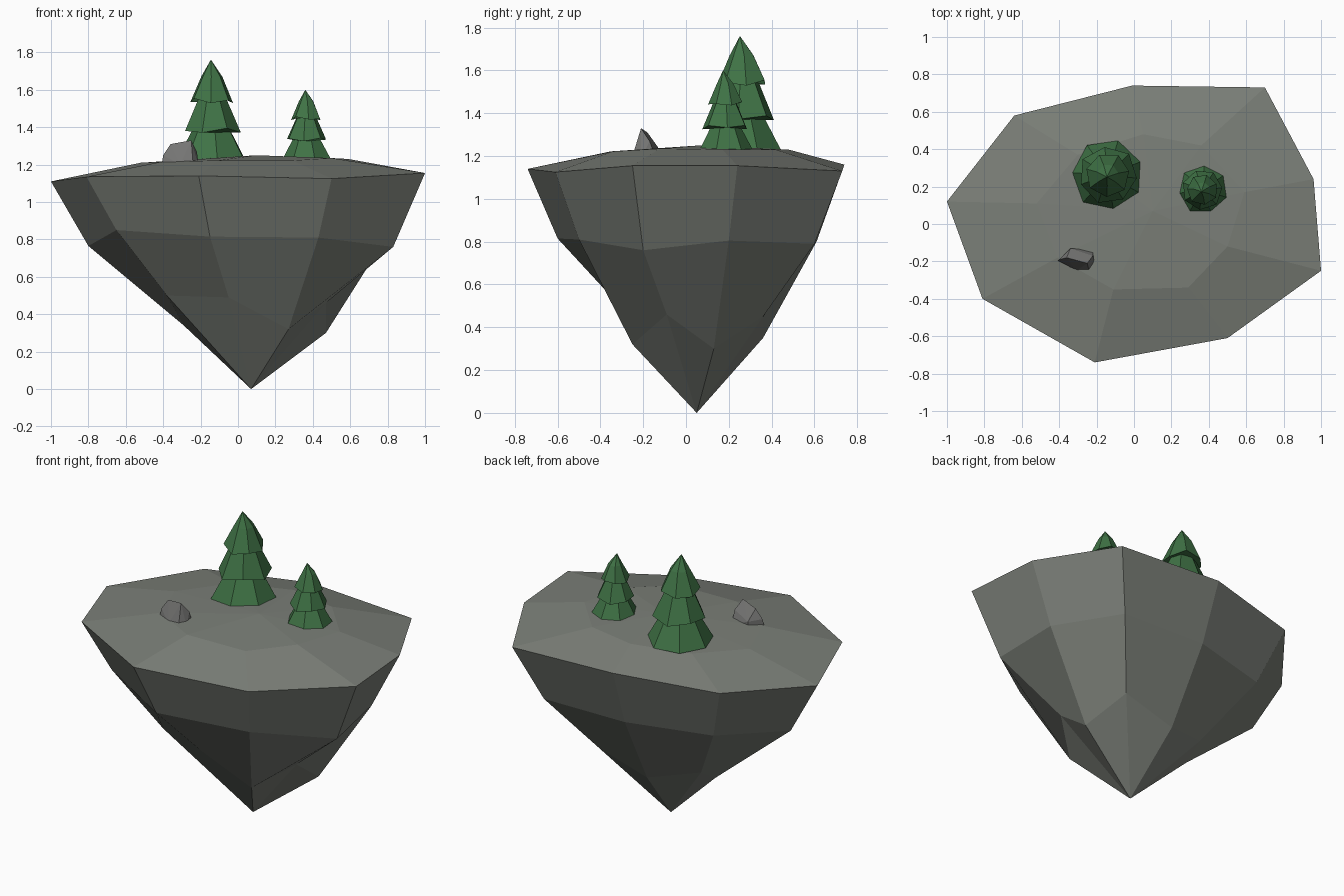
import bpy, bmesh, math

if "Cube" in bpy.data.objects:
    bpy.data.objects.remove(bpy.data.objects["Cube"])


def material(name, rgb):
    m = bpy.data.materials.new(name)
    m.diffuse_color = (*rgb, 1)
    m.use_nodes = True
    m.node_tree.nodes["Principled BSDF"].inputs["Base Color"].default_value = m.diffuse_color
    return m


def finish(bm, name, mat):
    bmesh.ops.recalc_face_normals(bm, faces=bm.faces)
    me = bpy.data.meshes.new(name)
    bm.to_mesh(me)
    bm.free()
    me.materials.append(mat)
    ob = bpy.data.objects.new(name, me)
    bpy.context.collection.objects.link(ob)
    return ob


def loft(bm, levels):
    """Skin rings of equal length; a one-point level becomes a fan tip."""
    rings = [[bm.verts.new(p) for p in lv] for lv in levels]
    for a, b in zip(rings, rings[1:]):
        n = max(len(a), len(b))
        for i in range(n):
            j = (i + 1) % n
            if len(a) == 1:
                bm.faces.new((a[0], b[i], b[j]))
            elif len(b) == 1:
                bm.faces.new((a[i], a[j], b[0]))
            else:
                bm.faces.new((a[i], a[j], b[j], b[i]))
    return rings


stone = material("island_stone", (0.20, 0.215, 0.19))
rock_grey = material("rock_grey", (0.18, 0.18, 0.175))
green = material("pine_green", (0.05, 0.17, 0.06))

# Floating island: nine-sided rings from the underside tip to the crown
tip = [(0.07, 0.05, 0)]
low = [(-0.29, 0.12, 0.34), (-0.38, -0.20, 0.50), (-0.05, -0.30, 0.49),
       (0.27, -0.25, 0.32), (0.47, -0.09, 0.46), (0.47, 0.13, 0.30),
       (0.36, 0.36, 0.45), (0.02, 0.36, 0.35), (-0.28, 0.25, 0.42)]
mid = [(-0.80, 0.10, 0.765), (-0.65, -0.33, 0.85), (-0.15, -0.60, 0.815),
       (0.43, -0.50, 0.81), (0.83, -0.20, 0.76), (0.79, 0.20, 0.805),
       (0.57, 0.60, 0.79), (0.0, 0.61, 0.80), (-0.52, 0.47, 0.80)]
rim = [(-1.0, 0.12, 1.11), (-0.81, -0.40, 1.135), (-0.21, -0.74, 1.14),
       (0.50, -0.61, 1.125), (1.0, -0.25, 1.155), (0.96, 0.24, 1.155),
       (0.70, 0.73, 1.13), (-0.01, 0.74, 1.16), (-0.64, 0.58, 1.14)]
crown = [(-0.52, 0.11, 1.21), (-0.41, -0.18, 1.215), (-0.11, -0.35, 1.222),
         (0.29, -0.34, 1.222), (0.50, -0.12, 1.235), (0.59, 0.17, 1.23),
         (0.36, 0.42, 1.23), (0.05, 0.48, 1.23), (-0.30, 0.37, 1.22)]
bm = bmesh.new()
loft(bm, [tip, low, mid, rim, crown, [(0.10, 0.07, 1.25)]])
finish(bm, "island", stone)


# Pines: three stacked seven-sided skirts with slightly ragged hems
def ring(cx, cy, z, r, turn, jag=0.0):
    pts = []
    for i in range(7):
        a = math.radians(turn) + math.tau * i / 7
        k = 1 + 0.04 * math.sin(3 * i + turn)
        pts.append((cx + r * k * math.cos(a), cy + r * k * math.sin(a),
                    z + jag * math.cos(2.3 * i + turn)))
    return pts


def pine(name, x, y, base, s, turn):
    tiers = [(22, [(0.0, 0.192), (0.16, 0.105)]),
             (45, [(0.155, 0.155), (0.32, 0.08)]),
             (10, [(0.315, 0.118), (0.445, 0.058), (0.535, 0)])]
    bm = bmesh.new()
    for t, (rot, prof) in enumerate(tiers):
        levels = []
        for k, (h, r) in enumerate(prof):
            z = base + h * s
            if r:
                levels.append(ring(x, y, z, r * s, rot + turn,
                                   0.014 * s if k == 0 and t else 0))
            else:
                levels.append([(x - 0.005, y - 0.01, z)])
        rings = loft(bm, levels)
        bm.faces.new(rings[0])
        if len(rings[-1]) > 1:
            bm.faces.new(rings[-1])
    finish(bm, name, green)


pine("large_pine", -0.14, 0.262, 1.226, 1.0, 0)
pine("small_pine", 0.365, 0.183, 1.226, 0.70, 12)

# Boulder: convex hull of a few corners
bm = bmesh.new()
for p in [(-0.41, -0.20, 1.19), (-0.34, -0.13, 1.19), (-0.22, -0.14, 1.19),
          (-0.21, -0.21, 1.19), (-0.24, -0.25, 1.20), (-0.31, -0.25, 1.20),
          (-0.40, -0.19, 1.25), (-0.36, -0.18, 1.31), (-0.25, -0.21, 1.33),
          (-0.22, -0.17, 1.27), (-0.34, -0.13, 1.24)]:
    bm.verts.new(p)
hull = bmesh.ops.convex_hull(bm, input=bm.verts)
bmesh.ops.delete(bm, geom=[v for v in bm.verts if not v.link_faces], context='VERTS')
finish(bm, "boulder", rock_grey)
